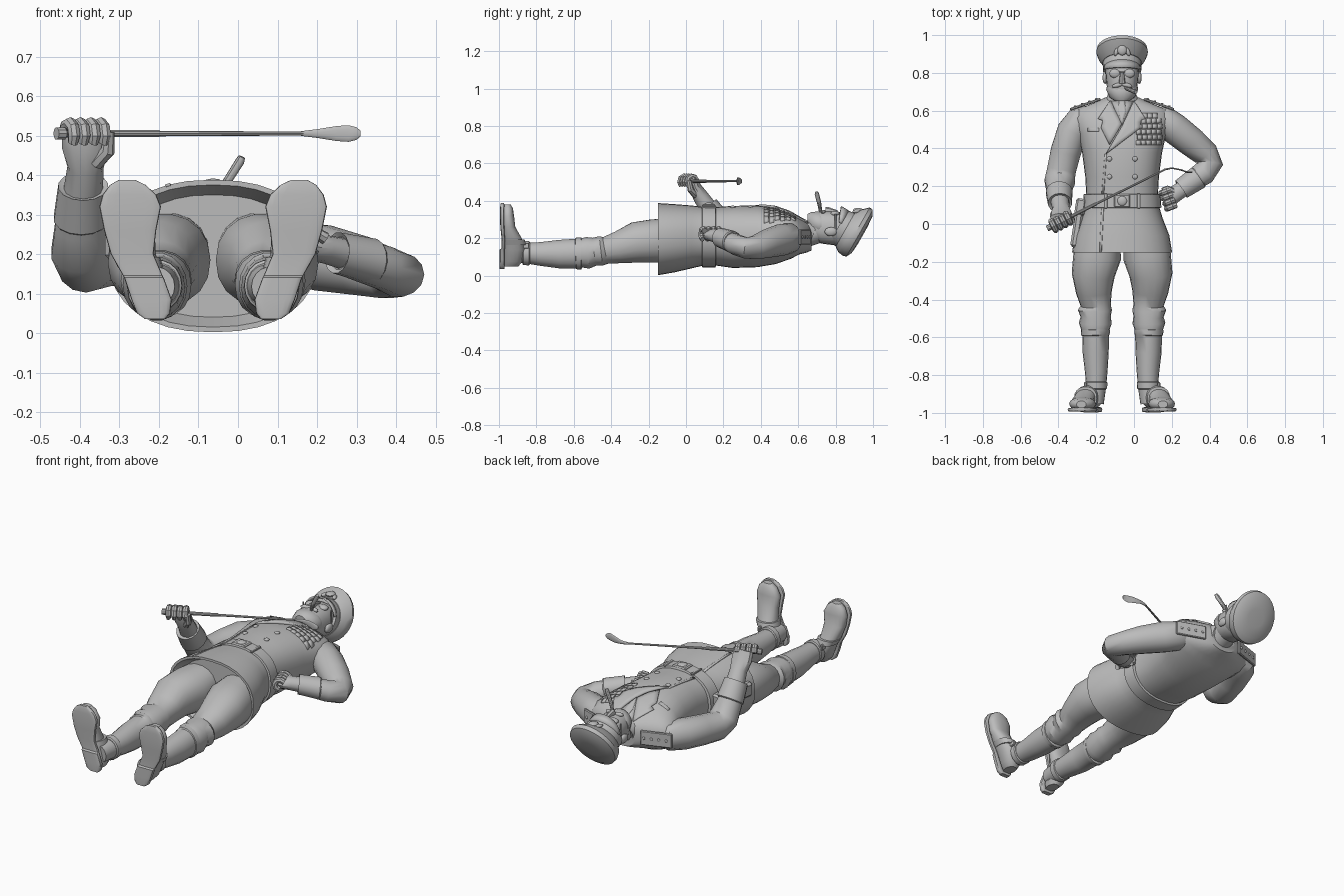
import bpy, bmesh, math
from mathutils import Vector, Matrix

if bpy.data.objects.get("Cube"):
    bpy.data.objects.remove(bpy.data.objects["Cube"])

mat = bpy.data.materials.new("plain grey")
mat.use_nodes = True
mat.diffuse_color = (0.5, 0.5, 0.5, 1)
mat.node_tree.nodes["Principled BSDF"].inputs["Base Color"].default_value = (0.5, 0.5, 0.5, 1)
parts = []
CX = -0.063                      # symmetry plane of the body
X, Y, Z = Vector((1, 0, 0)), Vector((0, 1, 0)), Vector((0, 0, 1))


def finish(name, bm, normals=True):
    if normals:
        bmesh.ops.recalc_face_normals(bm, faces=bm.faces)
    me = bpy.data.meshes.new(name)
    bm.to_mesh(me)
    bm.free()
    ob = bpy.data.objects.new(name, me)
    me.materials.append(mat)
    bpy.context.collection.objects.link(ob)
    parts.append(ob)
    return ob


def se(a, e):
    """point on a unit superellipse"""
    c, s = math.cos(a), math.sin(a)
    return math.copysign(abs(c) ** (2 / e), c), math.copysign(abs(s) ** (2 / e), s)


def tube(name, rows, ref=Z, n=16, e=2.0, axis=None, bm=None):
    """loft through rows of (x, y, z, half width, half depth)"""
    own = bm is None
    bm = bm or bmesh.new()
    pts = [Vector(r[:3]) for r in rows]
    rings = []
    for i, r in enumerate(rows):
        t = axis or (pts[min(i + 1, len(pts) - 1)] - pts[max(i - 1, 0)]).normalized()
        u = t.cross(ref).normalized()
        v = u.cross(t)
        ring = []
        for k in range(n):
            a, b = se(2 * math.pi * k / n, e)
            ring.append(bm.verts.new(pts[i] + u * a * r[3] + v * b * r[4]))
        rings.append(ring)
    for p, q in zip(rings, rings[1:]):
        for k in range(n):
            bm.faces.new((p[k], p[(k + 1) % n], q[(k + 1) % n], q[k]))
    bm.faces.new(rings[0])
    bm.faces.new(rings[-1])
    return finish(name, bm) if own else None


def body(name, rows, axis=Y, **kw):
    """loft along y centred on the body; rows of (y, z, half width, half depth)"""
    return tube(name, [(CX, y, z, a, b) for y, z, a, b in rows], axis=axis, **kw)


def mirror(rows):
    return [(2 * CX - r[0],) + tuple(r[1:]) for r in rows]


def ball(name, c, s, rot=0):
    bm = bmesh.new()
    m = Matrix.Translation(c) @ Matrix.Rotation(rot, 4, 'Z') @ Matrix.Diagonal((*s, 1))
    bmesh.ops.create_uvsphere(bm, u_segments=14, v_segments=9, radius=1, matrix=m)
    return finish(name, bm)


def box(name, c, s, rot=0, bev=0.006):
    bm = bmesh.new()
    m = Matrix.Translation(c) @ Matrix.Rotation(rot, 4, 'Z') @ Matrix.Diagonal((*s, 1))
    bmesh.ops.create_cube(bm, size=1, matrix=m)
    bmesh.ops.bevel(bm, geom=bm.edges[:], offset=bev, segments=1, affect='EDGES')
    return finish(name, bm)


# Jacket: shoulders to flared skirt, hem turned inward
E = 2.3
JACKET = [(-0.15, 0.195, 0.265, 0.193), (-0.06, 0.2, 0.25, 0.182), (0.03, 0.207, 0.215, 0.168),
          (0.09, 0.21, 0.197, 0.157), (0.16, 0.21, 0.19, 0.156), (0.25, 0.207, 0.195, 0.166),
          (0.38, 0.21, 0.212, 0.165), (0.48, 0.212, 0.235, 0.15), (0.56, 0.212, 0.262, 0.122),
          (0.605, 0.21, 0.24, 0.097), (0.645, 0.205, 0.14, 0.082), (0.67, 0.2, 0.09, 0.066)]
HEM = [(-0.09, 0.195, 0.22, 0.155), (-0.15, 0.195, 0.252, 0.18)]
body("jacket", HEM + JACKET, n=32, e=E)


def chest(x, y):
    """front height of the jacket"""
    for p, q in zip(JACKET, JACKET[1:]):
        if y <= q[0]:
            break
    f = min(1, (y - p[0]) / (q[0] - p[0]))
    z, a, b = (p[i] + (q[i] - p[i]) * f for i in (1, 2, 3))
    return z + b * max(0, 1 - abs((x - CX) / a) ** E) ** (1 / E)


def plate(name, outlines, off=0.008, cuts=3):
    """thin cloth pieces that follow the chest"""
    bm = bmesh.new()
    for o in outlines:
        bm.faces.new([bm.verts.new((x, y, 0)) for x, y in o])
    bmesh.ops.triangulate(bm, faces=bm.faces[:])
    bmesh.ops.subdivide_edges(bm, edges=bm.edges[:], cuts=cuts, use_grid_fill=True)
    for v in bm.verts:
        v.co.z = chest(v.co.x, v.co.y) + off
    bmesh.ops.recalc_face_normals(bm, faces=bm.faces)
    for f in bm.faces:
        f.normal_update()
        if f.normal.z < 0:
            f.normal_flip()
    ob = finish(name, bm, False)
    m = ob.modifiers.new("thickness", 'SOLIDIFY')
    m.thickness, m.offset = off + 0.004, -1


def rect(x, y, w, h):
    return [(x - w / 2, y - h / 2), (x + w / 2, y - h / 2), (x + w / 2, y + h / 2), (x - w / 2, y + h / 2)]


# Jacket front details
plate("shirt_front", [[(-0.12, 0.652), (-0.065, 0.52), (-0.005, 0.652)]], 0.004)
plate("tie", [[(-0.078, 0.655), (-0.085, 0.6), (-0.063, 0.53), (-0.042, 0.6), (-0.05, 0.655)]], 0.01)
plate("right_lapel", [[(-0.125, 0.655), (-0.19, 0.56), (-0.165, 0.55), (-0.175, 0.51), (-0.13, 0.42), (-0.065, 0.53)]])
plate("left_lapel", [[(0, 0.655), (0.06, 0.56), (0.035, 0.55), (0.035, 0.51), (-0.15, 0.37), (-0.063, 0.52)]], 0.011)
plate("front_overlap", [[(-0.155, 0.37), (-0.145, 0.37), (-0.16, 0.16), (-0.172, 0.16)],
                        [(-0.172, 0.09), (-0.16, 0.09), (-0.172, -0.15), (-0.184, -0.15)]], 0.003)
plate("ribbon_rows", [rect(0.025 + 0.027 * c + 0.006 * (r % 2), 0.43 + 0.029 * r, 0.025, 0.024)
                      for r in range(6) for c in range(5 if r < 5 else 4)], 0.006, 1)
plate("breast_pocket_flap", [rect(-0.215, 0.5, 0.06, 0.018)], 0.003)
for i, (x, y) in enumerate([(-0.13, 0.345), (0.005, 0.345), (-0.13, 0.25), (0.005, 0.25)]):
    ball(f"button_{i}", (x, y, chest(x, y)), (0.014, 0.014, 0.008))

# Belt, buckle and holster
body("belt", [(0.085, 0.21, 0.2, 0.16), (0.088, 0.21, 0.208, 0.167),
              (0.157, 0.21, 0.203, 0.166), (0.16, 0.21, 0.196, 0.16)], n=32, e=E)
box("buckle_plate", (CX, 0.122, 0.375), (0.085, 0.07, 0.016))
ball("buckle_disc", (CX, 0.122, 0.381), (0.026, 0.026, 0.01))
for x in (-0.15, 0.025):
    box("belt_keeper", (x, 0.122, chest(x, 0.12) + 0.01), (0.018, 0.08, 0.012), 0, 0.003)
box("holster", (-0.298, 0, 0.225), (0.045, 0.25, 0.08), -0.15, 0.012)
box("holster_flap", (-0.284, 0.09, 0.225), (0.054, 0.09, 0.09), -0.15, 0.01)

# Epaulettes with studs
for s in (-1, 1):
    r = -s * 0.33
    box("epaulette", (CX + s * 0.195, 0.634, 0.206), (0.17, 0.014, 0.08), r, 0.004)
    for k in range(4):
        d = 0.135 + 0.038 * k
        ball("epaulette_stud", (CX + s * d, 0.662 - (d - 0.135) * 0.34, 0.206), (0.008, 0.005, 0.008))

# Neck, collar, head
body("neck", [(0.6, 0.2, 0.07, 0.065), (0.72, 0.245, 0.068, 0.07)])
body("collar", [(0.625, 0.215, 0.105, 0.084), (0.655, 0.217, 0.088, 0.08), (0.68, 0.217, 0.078, 0.076)],
     axis=Vector((0, 0.93, -0.36)), n=20)
body("head", [(0.655, 0.285, 0.04, 0.042), (0.675, 0.268, 0.066, 0.07), (0.72, 0.258, 0.08, 0.086),
              (0.78, 0.254, 0.086, 0.09), (0.84, 0.25, 0.088, 0.088), (0.88, 0.245, 0.07, 0.07)], n=20, e=2.3)
body("beard", [(0.65, 0.295, 0.035, 0.035), (0.67, 0.284, 0.066, 0.056), (0.71, 0.275, 0.084, 0.07),
               (0.725, 0.275, 0.083, 0.062)], n=18)
body("nose", [(0.745, 0.345, 0.018, 0.022), (0.76, 0.342, 0.016, 0.025), (0.81, 0.335, 0.01, 0.014)], n=8)
for s in (-1, 1):
    ball("moustache", (CX + s * 0.024, 0.735, 0.34), (0.032, 0.012, 0.012), -s * 0.25)
    ball("sunglass_lens", (CX + s * 0.037, 0.797, 0.331), (0.031, 0.025, 0.015))
    ball("ear", (CX + s * 0.09, 0.775, 0.235), (0.014, 0.034, 0.024))
    box("sunglass_arm", (CX + s * 0.088, 0.8, 0.285), (0.006, 0.01, 0.09), 0, 0.002)
box("sunglass_bridge", (CX, 0.806, 0.346), (0.03, 0.008, 0.01), 0, 0.002)
tube("cigar", [(-0.045, 0.72, 0.335, 0.008, 0.008), (-0.03, 0.714, 0.38, 0.011, 0.011),
               (0.005, 0.7, 0.435, 0.012, 0.012), (0.01, 0.698, 0.446, 0.009, 0.009)], ref=X, n=10)

# Peaked cap, tilted back
T, V = Vector((0, 0.87, -0.493)), Vector((0, 0.493, 0.87))
tube("cap_band", [(CX, 0.815, 0.262, 0.102, 0.1), (CX, 0.86, 0.242, 0.102, 0.102)], n=28, axis=T)
tube("cap_crown", [(CX, 0.852, 0.246, 0.104, 0.105), (CX, 0.88, 0.24, 0.125, 0.132), (CX, 0.91, 0.236, 0.137, 0.148),
                   (CX, 0.928, 0.226, 0.133, 0.143), (CX, 0.941, 0.218, 0.105, 0.112), (CX, 0.945, 0.215, 0.05, 0.05)],
     n=28, axis=T)
bm = bmesh.new()
prev = None
for k in range(13):
    a = math.radians(-78 + 13 * k)
    p = Vector((CX, 0.822, 0.26)) + X * math.sin(a) * 0.102 + V * math.cos(a) * 0.1
    w = math.cos(a) ** 0.7
    cur = (bm.verts.new(p), bm.verts.new(p + Vector((0, -0.04, 0.025)) * w))
    if prev:
        bm.faces.new((prev[0], cur[0], cur[1], prev[1]))
    prev = cur
visor = finish("cap_visor", bm)
visor.modifiers.new("thickness", 'SOLIDIFY').thickness = 0.008
ball("cap_badge", (CX, 0.92, 0.35), (0.025, 0.028, 0.012))
for s in (-1, 1):
    ball("badge_wreath", (CX + s * 0.03, 0.912, 0.343), (0.012, 0.024, 0.01), s * 0.4)

# Legs: breeches, boots and shoes, mirrored
BREECHES = [(-0.18, -0.06, 0.19, 0.11, 0.115), (-0.195, -0.17, 0.185, 0.127, 0.118), (-0.216, -0.27, 0.177, 0.114, 0.11),
            (-0.212, -0.36, 0.15, 0.095, 0.087), (-0.203, -0.43, 0.135, 0.08, 0.073), (-0.207, -0.455, 0.132, 0.09, 0.08),
            (-0.203, -0.49, 0.128, 0.08, 0.076), (-0.205, -0.525, 0.122, 0.087, 0.086), (-0.205, -0.575, 0.12, 0.07, 0.075)]
BOOT = [(-0.205, -0.555, 0.118, 0.066, 0.076), (-0.205, -0.56, 0.118, 0.077, 0.087), (-0.204, -0.585, 0.118, 0.076, 0.086),
        (-0.203, -0.59, 0.117, 0.071, 0.081), (-0.203, -0.68, 0.115, 0.069, 0.077), (-0.2, -0.78, 0.116, 0.06, 0.064),
        (-0.2, -0.86, 0.12, 0.053, 0.055), (-0.208, -0.95, 0.118, 0.048, 0.05)]
SHOE = [(-0.211, -0.935, 0.05, 0.03, 0.04), (-0.217, -0.925, 0.075, 0.047, 0.05), (-0.238, -0.92, 0.14, 0.05, 0.06),
        (-0.262, -0.93, 0.2, 0.054, 0.052), (-0.273, -0.948, 0.26, 0.062, 0.036), (-0.273, -0.952, 0.32, 0.07, 0.033),
        (-0.277, -0.953, 0.36, 0.052, 0.028), (-0.279, -0.955, 0.38, 0.025, 0.018)]
SOLE = [(-0.21, -0.983, 0.036, 0.026, 0.013), (-0.214, -0.983, 0.05, 0.042, 0.014), (-0.219, -0.983, 0.085, 0.051, 0.014),
        (-0.238, -0.983, 0.14, 0.05, 0.014), (-0.241, -0.977, 0.145, 0.05, 0.009), (-0.268, -0.977, 0.2, 0.054, 0.009),
        (-0.273, -0.982, 0.26, 0.066, 0.011), (-0.273, -0.983, 0.32, 0.078, 0.011), (-0.275, -0.983, 0.35, 0.068, 0.011),
        (-0.279, -0.982, 0.375, 0.045, 0.011), (-0.281, -0.981, 0.388, 0.02, 0.009)]
STRAP = [(-0.202, -0.835, 0.12, 0.056, 0.06), (-0.202, -0.84, 0.12, 0.061, 0.066),
         (-0.202, -0.87, 0.12, 0.06, 0.065), (-0.202, -0.875, 0.12, 0.054, 0.058)]
INSTEP = [(-0.246, -0.917, 0.165, 0.057, 0.063), (-0.257, -0.922, 0.192, 0.06, 0.06)]
for side, f in (("right", list), ("left", mirror)):
    tube(side + "_breeches", f(BREECHES), n=18, e=2.2)
    tube(side + "_boot", f(BOOT), n=18)
    tube(side + "_ankle_strap", f(STRAP), n=18)
    tube(side + "_shoe", f(SHOE), ref=Y, n=18, e=2.3, axis=Z)
    tube(side + "_sole", f(SOLE), ref=Y, n=18, e=5, axis=Z)
    tube(side + "_instep_strap", f(INSTEP), ref=Y, n=18, e=2.3, axis=Z)
    s = -1 if side == "right" else 1
    box(side + "_strap_buckle", (CX + s * 0.195, -0.856, 0.16), (0.016, 0.035, 0.03), 0, 0.004)


def fist(name, c, d, e1, radius, start):
    """four fingers curled about the line through c along d"""
    c, d = Vector(c), Vector(d).normalized()
    e1 = Vector(e1)
    e2 = d.cross(e1)
    bm = bmesh.new()
    for k in range(4):
        rows = []
        for j in range(6):
            a = start + j * math.radians(44)
            p = c + d * (k - 1.5) * 0.029 + (e1 * math.cos(a) + e2 * math.sin(a)) * radius
            rows.append((*p, 0.016, 0.016 if j < 5 else 0.012))
        tube("", rows, ref=d, n=8, bm=bm)
    finish(name, bm)


# Right arm: bent upward, fist round the riding crop
tube("right_sleeve", [(-0.235, 0.57, 0.2, 0.05, 0.06), (-0.275, 0.555, 0.2, 0.076, 0.082), (-0.325, 0.49, 0.2, 0.082, 0.085),
                      (-0.362, 0.38, 0.19, 0.08, 0.082), (-0.385, 0.28, 0.18, 0.078, 0.078), (-0.393, 0.225, 0.205, 0.07, 0.082),
                      (-0.397, 0.18, 0.27, 0.066, 0.068), (-0.395, 0.13, 0.34, 0.062, 0.062)], ref=X, n=14)
tube("right_cuff", [(-0.397, 0.17, 0.285, 0.066, 0.067), (-0.396, 0.168, 0.29, 0.072, 0.072),
                    (-0.392, 0.11, 0.372, 0.064, 0.064), (-0.391, 0.115, 0.366, 0.05, 0.05)], ref=X, n=14,
     axis=Vector((0, -0.57, 0.82)))
tube("right_wrist", [(-0.392, 0.12, 0.36, 0.048, 0.05), (-0.386, 0.08, 0.42, 0.042, 0.046),
                     (-0.386, 0.05, 0.47, 0.034, 0.06), (-0.386, 0.035, 0.52, 0.022, 0.058)], ref=X, n=12)
fist("right_fingers", (-0.388, 0.012, 0.503), (0.895, 0.447, 0), Z, 0.028, -1.4)
tube("right_thumb", [(-0.36, 0.05, 0.43, 0.018, 0.02), (-0.33, 0.025, 0.46, 0.018, 0.018), (-0.325, 0.015, 0.51, 0.013, 0.013)],
     ref=X, n=8)
tube("crop_handle", [(-0.46, -0.024, 0.505, 0.016, 0.016), (-0.44, -0.014, 0.505, 0.016, 0.016),
                     (-0.435, -0.011, 0.505, 0.01, 0.01), (-0.2, 0.107, 0.505, 0.009, 0.009)], n=10)
tube("crop_shaft", [(-0.21, 0.102, 0.505, 0.007, 0.007), (0.165, 0.289, 0.505, 0.005, 0.005)], n=8)
tube("crop_flap", [(0.16, 0.288, 0.505, 0.005, 0.006), (0.2, 0.296, 0.505, 0.004, 0.011), (0.25, 0.286, 0.505, 0.004, 0.019),
                   (0.28, 0.275, 0.505, 0.004, 0.021), (0.3, 0.274, 0.505, 0.004, 0.016), (0.31, 0.275, 0.505, 0.003, 0.007)],
     n=12)

# Left arm: elbow out, hand on the hip
tube("left_sleeve", [(0.11, 0.57, 0.2, 0.05, 0.06), (0.15, 0.555, 0.2, 0.076, 0.082), (0.215, 0.505, 0.19, 0.082, 0.085),
                     (0.31, 0.43, 0.17, 0.078, 0.076), (0.38, 0.37, 0.15, 0.07, 0.064), (0.405, 0.32, 0.148, 0.067, 0.058),
                     (0.37, 0.27, 0.165, 0.064, 0.056), (0.29, 0.215, 0.19, 0.054, 0.052)], n=14)
tube("left_cuff", [(0.345, 0.25, 0.18, 0.058, 0.054), (0.34, 0.246, 0.181, 0.063, 0.059),
                   (0.25, 0.184, 0.203, 0.055, 0.053), (0.257, 0.189, 0.202, 0.042, 0.042)], n=14, axis=Vector((-0.81, -0.57, 0.1)))
tube("left_wrist", [(0.27, 0.195, 0.2, 0.042, 0.04), (0.22, 0.16, 0.212, 0.044, 0.036),
                    (0.18, 0.138, 0.218, 0.052, 0.034), (0.15, 0.13, 0.218, 0.04, 0.028)], n=12)
fist("left_fingers", (0.185, 0.132, 0.222), (0.35, -0.93, 0), Z, 0.028, -0.9)
tube("left_thumb", [(0.21, 0.17, 0.23, 0.018, 0.018), (0.175, 0.187, 0.24, 0.017, 0.017), (0.15, 0.18, 0.245, 0.012, 0.012)], n=8)

# Smooth shading with sharp creases kept
bpy.ops.object.select_all(action='DESELECT')
for ob in parts:
    ob.select_set(True)
bpy.context.view_layer.objects.active = parts[0]
bpy.ops.object.shade_smooth_by_angle(angle=math.radians(35))
